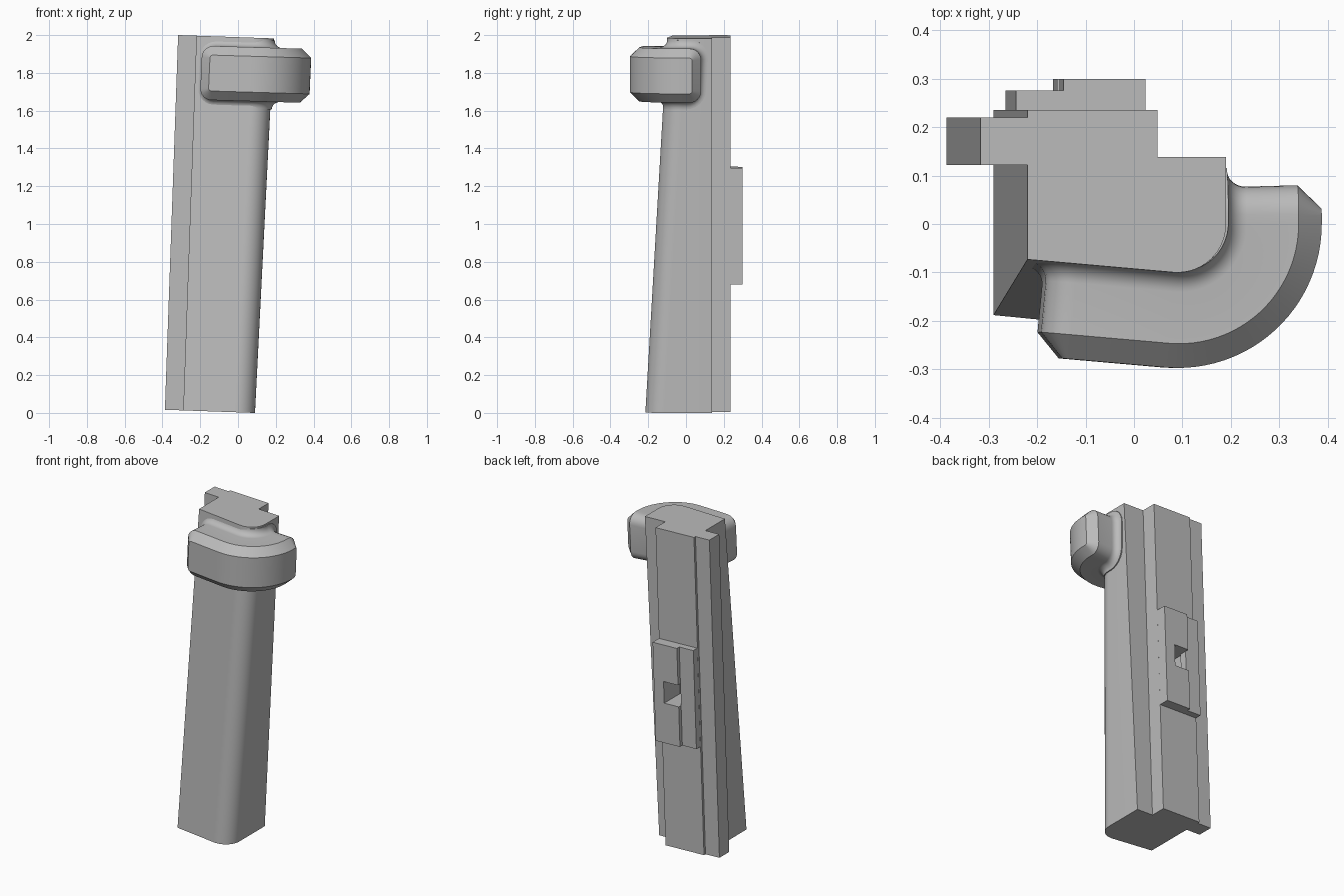
import bpy, bmesh
from math import sin, cos, radians, pi

cube = bpy.data.objects.get("Cube")
if cube:
    bpy.data.objects.remove(cube, do_unlink=True)

grey = bpy.data.materials.new("plain_grey")
grey.use_nodes = True
grey.diffuse_color = (0.5, 0.5, 0.5, 1)
grey.node_tree.nodes["Principled BSDF"].inputs["Base Color"].default_value = (0.5, 0.5, 0.5, 1)

LEAN = 0.035  # the whole part leans slightly sideways


def loft(name, rings, strip_cap=False):
    """Skin a list of equal-length rings and close both ends."""
    bm = bmesh.new()
    loops = [[bm.verts.new(p) for p in ring] for ring in rings]
    n = len(loops[0])
    for a, b in zip(loops, loops[1:]):
        for i in range(n):
            j = (i + 1) % n
            bm.faces.new((a[i], a[j], b[j], b[i]))
    for end in (loops[0], loops[-1]):
        if strip_cap:
            for i in range(n // 2 - 1):
                bm.faces.new((end[i], end[i + 1], end[n - 2 - i], end[n - 1 - i]))
        else:
            bm.faces.new(end)
    bmesh.ops.recalc_face_normals(bm, faces=bm.faces)
    mesh = bpy.data.meshes.new(name)
    bm.to_mesh(mesh)
    bm.free()
    mesh.materials.append(grey)
    obj = bpy.data.objects.new(name, mesh)
    bpy.context.collection.objects.link(obj)
    return obj


def leaning_slab(name, x0, x1, y0, y1, z0, z1):
    corners = [(x0, y0), (x1, y0), (x1, y1), (x0, y1)]
    return loft(name, [[(x + LEAN * z, y, z - LEAN * x) for x, y in corners] for z in (z0, z1)])


# Tapered main bar with rounded front corner, rear step and side flange
def bar_section(shift, front_left, cx, cy, z_at):
    left, step, flange = -0.22 + shift, 0.048 + shift, -0.317 + shift
    pts = [(left, front_left)]
    for i in range(15):
        a = radians(-95 + 95 * i / 14)
        pts.append((cx + 0.1 * cos(a), cy + 0.1 * sin(a)))
    pts += [(cx + 0.1, 0.138), (step, 0.138), (step, 0.235), (left, 0.235),
            (left, 0.22), (flange, 0.22), (flange, 0.122), (left, 0.122)]
    return [(x, y, z_at - LEAN * x) for x, y in pts]


bar = loft("main_bar", [bar_section(-0.07, -0.188, -0.01, -0.115, 0.003),
                        bar_section(0, -0.073, 0.09, 0, 1.989)])

# Two-level plate on the back
low_plate = leaning_slab("low_back_plate", -0.289, -0.191, 0.23, 0.275, 0.68, 1.295)
high_plate = leaning_slab("high_back_plate", -0.191, -0.022, 0.23, 0.299, 0.68, 1.295)

# Pocket through the raised plate into the bar
cutter = leaning_slab("pocket_cutter", -0.201, -0.09, 0.14, 0.4, 0.93, 1.065)
cutter.hide_render = True
for obj in (bar, high_plate):
    mod = obj.modifiers.new("pocket", 'BOOLEAN')
    mod.operation = 'DIFFERENCE'
    mod.solver = 'EXACT'
    mod.object = cutter
    bpy.context.view_layer.objects.active = obj
    bpy.ops.object.modifier_apply(modifier=mod.name)
bpy.data.objects.remove(cutter, do_unlink=True)

# Collar wrapping the front and left side: rounded outline bent around the corner
RADIUS, SWEEP = 0.1, radians(95)
ARC = RADIUS * SWEEP
FRONT, SIDE, HALF = 0.262, 0.08, 0.143


def wrap(s, d, h):
    """Map distance along the path, outward distance and height to space."""
    t = min(max(s / ARC, 0), 1)
    a = -SWEEP + SWEEP * t
    along = s - t * ARC
    x = 0.087 + (RADIUS + d) * cos(a) - along * sin(a)
    y = (RADIUS + d) * sin(a) + along * cos(a)
    z = 1.795 - 0.03 * x + h
    fade = max(0, 1 - d / 0.15)
    return (x + 0.045 * (z - 1.8), y + 0.058 * (z - 1.94) * fade, z)


def collar_ring(d, inset):
    lo, hi, half = -FRONT + inset, ARC + SIDE - inset, HALF - inset
    r = max(0.06 - inset, 0.015)
    top = []
    for i in range(7):
        a = pi / 2 * i / 6
        top.append((lo + r - r * cos(a), half - r + r * sin(a)))
    top += [(ARC * i / 24, half) for i in range(25)]
    for i in range(7):
        a = pi / 2 * i / 6
        top.append((hi - r + r * sin(a), half - r + r * cos(a)))
    outline = top + [(s, -h) for s, h in reversed(top)]
    return [wrap(s, d, h) for s, h in outline]


FILLET = 0.04
rings = [collar_ring(-0.02, -FILLET)]
for i in range(9):
    a = pi / 2 * i / 8
    rings.append(collar_ring(FILLET * (1 - cos(a)), -FILLET * (1 - sin(a))))
rings += [collar_ring(0.147, 0), collar_ring(0.197, 0.048)]
collar = loft("collar", rings, strip_cap=True)

# Smooth the curved areas, keep hard edges
bpy.ops.object.select_all(action='DESELECT')
for obj in (bar, low_plate, high_plate, collar):
    obj.select_set(True)
bpy.context.view_layer.objects.active = bar
bpy.ops.object.shade_smooth_by_angle(angle=radians(30))
